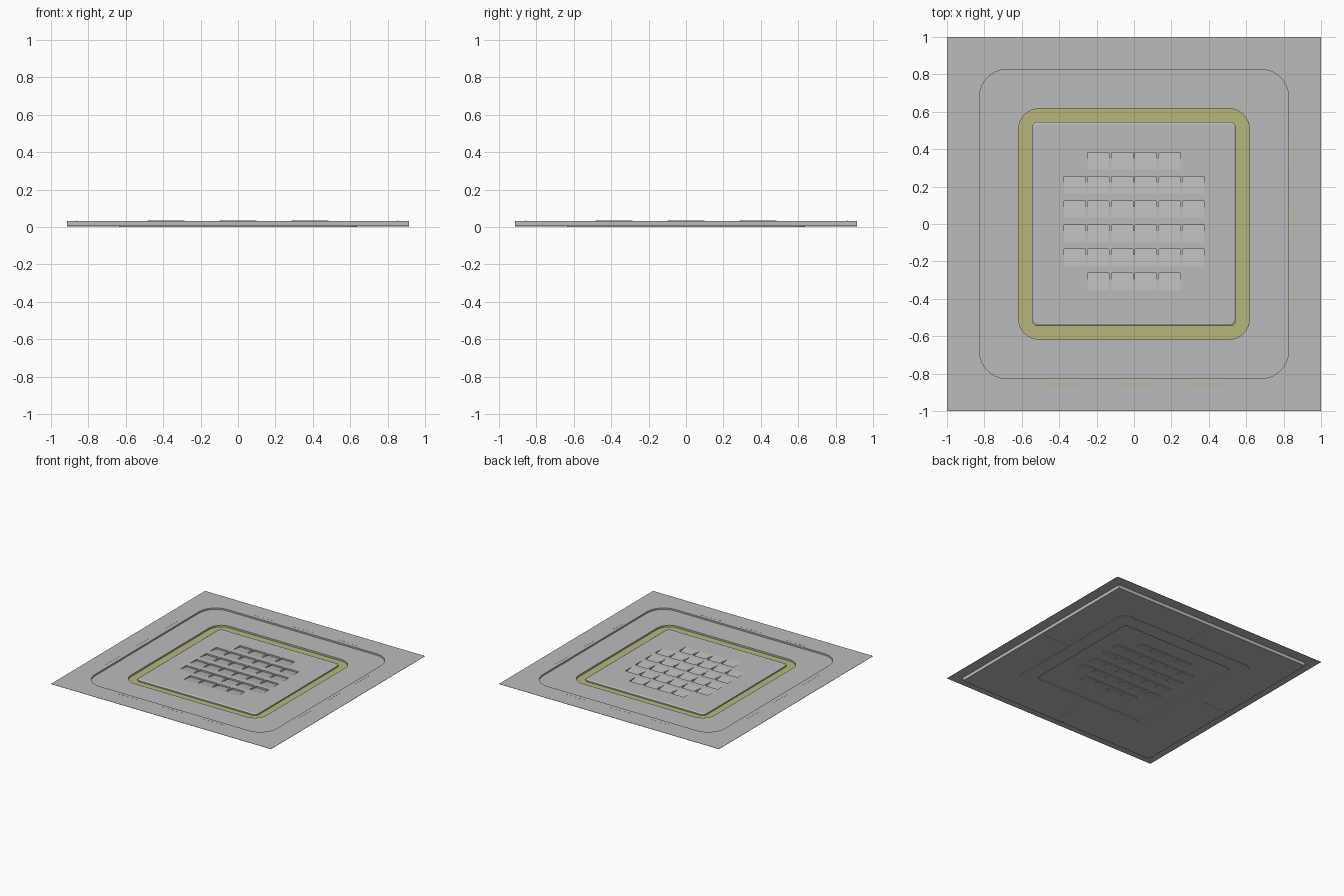
import bpy, bmesh, math
from mathutils import Matrix

cube = bpy.data.objects.get("Cube")
if cube:
    bpy.data.objects.remove(cube, do_unlink=True)


def material(name, rgb):
    m = bpy.data.materials.new(name)
    m.use_nodes = True
    m.diffuse_color = (*rgb, 1)
    bsdf = next(n for n in m.node_tree.nodes if n.type == 'BSDF_PRINCIPLED')
    bsdf.inputs["Base Color"].default_value = (*rgb, 1)
    return m


grey = material("panel grey", (0.5, 0.5, 0.5))
yellow = material("muted yellow", (0.47, 0.47, 0.2))


def add_object(name, bm, mats):
    bmesh.ops.recalc_face_normals(bm, faces=bm.faces[:])
    me = bpy.data.meshes.new(name)
    bm.to_mesh(me)
    bm.free()
    for m in mats:
        me.materials.append(m)
    ob = bpy.data.objects.new(name, me)
    bpy.context.scene.collection.objects.link(ob)
    return ob


def rounded_square(bm, half, radius, z, steps=8):
    ring = []
    for corner in range(4):
        mid = math.pi / 4 + corner * math.pi / 2
        cx = math.copysign(half - radius, math.cos(mid))
        cy = math.copysign(half - radius, math.sin(mid))
        for i in range(steps + 1):
            a = corner * math.pi / 2 + i / steps * math.pi / 2
            ring.append(bm.verts.new((cx + radius * math.cos(a), cy + radius * math.sin(a), z)))
    return ring


def box(bm, centre, size, turn=0):
    mat = Matrix.Rotation(turn, 4, 'Z') @ Matrix.Translation(centre) @ Matrix.Diagonal((*size, 1))
    bmesh.ops.create_cube(bm, size=1, matrix=mat)


# Panel shell as nested rings: half size, corner radius, height
TOP, FLOOR, TRENCH, PANEL = 0.033, 0.02, 0.006, 0.022
rings = [
    (0.535, 0.025, PANEL), (0.546, 0.035, PANEL - 0.006), (0.546, 0.035, TRENCH),
    (0.617, 0.11, TRENCH), (0.617, 0.11, FLOOR), (0.827, 0.15, FLOOR),
    (0.827, 0.15, TOP), (1.0, 0.001, TOP), (1.0, 0.001, TOP - 0.002),
    (0.915, 0.001, TOP - 0.002), (0.915, 0.001, 0.004), (0.64, 0.08, 0.004),
    (0.64, 0.08, 0), (0.52, 0.03, 0), (0.52, 0.03, 0.008),
]
bm = bmesh.new()
loops = [rounded_square(bm, *r) for r in rings]
for a, b in zip(loops, loops[1:]):
    for i in range(len(a)):
        j = (i + 1) % len(a)
        bm.faces.new((a[i], a[j], b[j], b[i]))
bm.faces.new(loops[0])
bm.faces.new(loops[-1])
# Yellow floor of the trench
for f in bm.faces:
    if all(abs(v.co.z - TRENCH) < 0.0005 for v in f.verts):
        f.material_index = 1
panel = add_object("floor_panel", bm, [grey, yellow])


def louvers(bm, low, high, length, width):
    """Wedges that are deepest at the back edge and rise to the front."""
    for row in range(6):
        count = 4 if row in (0, 5) else 6
        y = 0.382 - 0.129 * row
        for i in range(count):
            x = (i - (count - 1) / 2) * 0.127
            ends = [[bm.verts.new((x + s * width / 2, *p)) for p in
                     ((y, low), (y, high), (y - length, high))] for s in (-1, 1)]
            bm.faces.new(ends[0])
            bm.faces.new(ends[1])
            for k in range(3):
                n = (k + 1) % 3
                bm.faces.new((ends[0][k], ends[0][n], ends[1][n], ends[1][k]))


# Cut the vent slots into the centre
bm = bmesh.new()
louvers(bm, 0.0095, PANEL + 0.002, 0.105, 0.114)
cutter = add_object("vent_cutter", bm, [grey])
cutter.hide_render = True
mod = panel.modifiers.new("vents", 'BOOLEAN')
mod.operation = 'DIFFERENCE'
mod.solver = 'EXACT'
mod.object = cutter
bpy.context.view_layer.update()
deps = bpy.context.evaluated_depsgraph_get()
panel_mesh = bpy.data.meshes.new_from_object(panel.evaluated_get(deps))
panel.modifiers.clear()
panel.data = panel_mesh
bpy.data.objects.remove(cutter, do_unlink=True)

# Vent pockets showing on the underside
bm = bmesh.new()
louvers(bm, 0.002, 0.009, 0.09, 0.118)
add_object("vent_pockets", bm, [grey])

# Thin marker strips around the border, yellow on two sides
for name, turns, dist, mat in (("yellow_markers", (0, -1), 0.856, yellow),
                               ("grey_markers", (1, 2), 0.863, grey)):
    bm = bmesh.new()
    for t in turns:
        for y in (-0.385, 0, 0.385):
            box(bm, (dist, y, TOP), (0.005, 0.2, 0.001), t * math.pi / 2)
    add_object(name, bm, [mat])

# Seams across the underside at the middle of each side
bm = bmesh.new()
for t in range(4):
    box(bm, (0.778, 0, 0.004), (0.27, 0.006, 0.002), t * math.pi / 2)
add_object("underside_seams", bm, [grey])
